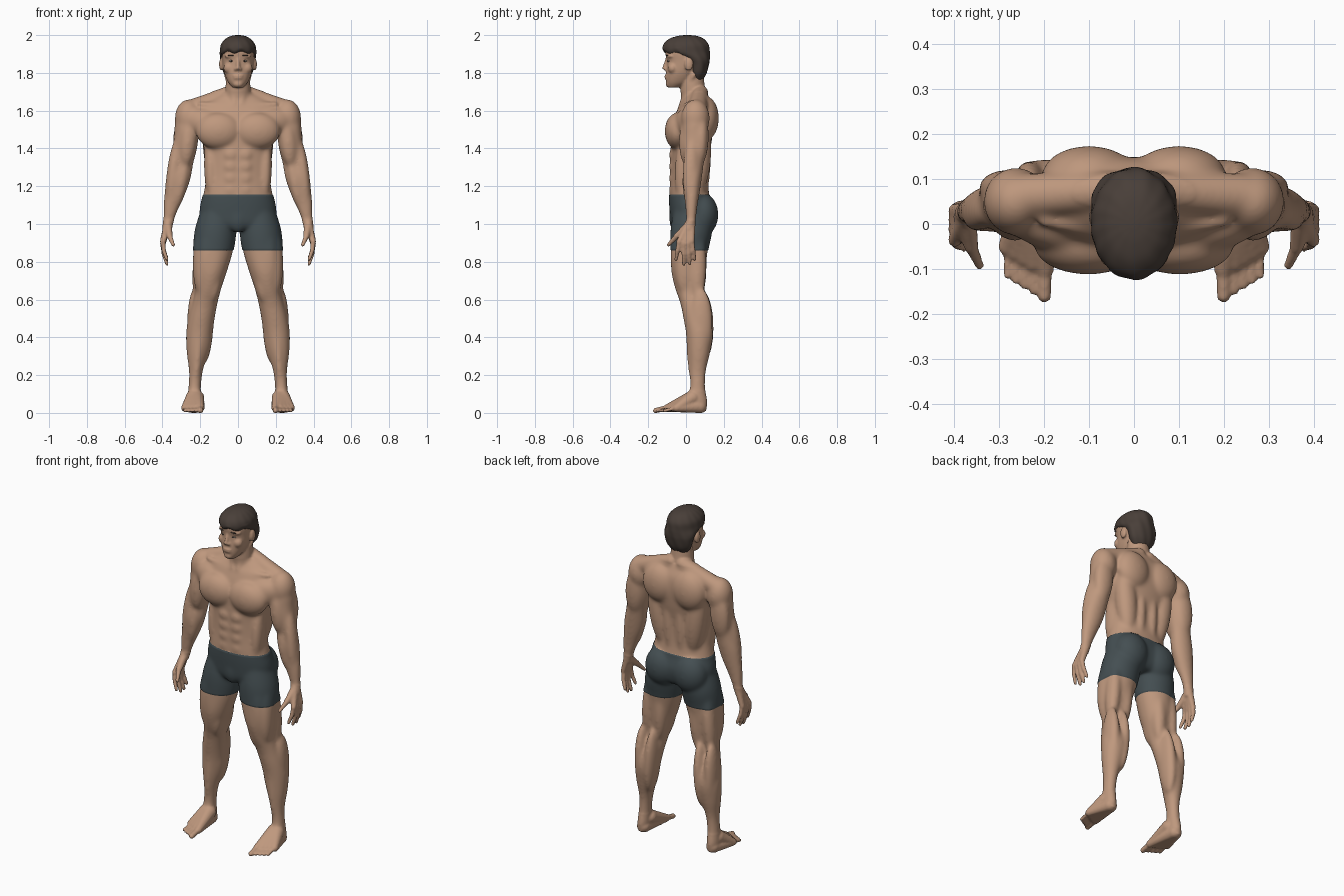
import bpy, bmesh, math
from mathutils import Matrix, Vector

default_cube = bpy.data.objects.get("Cube")
if default_cube:
    bpy.data.objects.remove(default_cube, do_unlink=True)


def make_material(name, red, green, blue):
    material = bpy.data.materials.new(name)
    material.use_nodes = True
    colour = (red, green, blue, 1)
    material.diffuse_color = colour
    shader = material.node_tree.nodes["Principled BSDF"]
    shader.inputs["Base Color"].default_value = colour
    shader.inputs["Roughness"].default_value = .7
    return material


skin = make_material("skin", .52, .315, .208)
cloth = make_material("dark grey cloth", .058, .077, .084)
hair_brown = make_material("dark brown hair", .067, .05, .041)
eye_white = make_material("eye white", .45, .38, .32)


def catmull(a, b, c, d, t):
    return [(2 * q + (r - p) * t + (2 * p - 5 * q + 4 * r - s) * t * t
             + (3 * q - p - 3 * r + s) * t ** 3) / 2 for p, q, r, s in zip(a, b, c, d)]


def loft(bm, rows, power=2.0, sides=48, steps=5):
    """Closed skin over level oval slices, each row being z, x low, x high, y low, y high."""
    padded = [rows[0]] + list(rows) + [rows[-1]]
    slices = [catmull(*padded[i:i + 4], k / steps)
              for i in range(len(rows) - 1) for k in range(steps)] + [rows[-1]]
    rings = []
    for z, x_low, x_high, y_low, y_high in slices:
        ring = []
        for k in range(sides):
            c, s = math.cos(math.tau * k / sides), math.sin(math.tau * k / sides)
            u = math.copysign(abs(c) ** (2 / power), c)
            v = math.copysign(abs(s) ** (2 / power), s)
            ring.append(bm.verts.new(((x_low + x_high + (x_high - x_low) * u) / 2,
                                      (y_low + y_high + (y_high - y_low) * v) / 2, z)))
        rings.append(ring)
    for lower, upper in zip(rings, rings[1:]):
        for k in range(sides):
            n = (k + 1) % sides
            bm.faces.new((lower[k], lower[n], upper[n], upper[k]))
    bm.faces.new(rings[0][::-1])
    bm.faces.new(rings[-1])


def centred(rows):
    return [(z, -width, width, front, back) for z, width, front, back in rows]


def ball(bm, centre, radii):
    matrix = Matrix.Translation(centre) @ Matrix.Diagonal((*radii, 1))
    bmesh.ops.create_uvsphere(bm, u_segments=24, v_segments=16, radius=1, matrix=matrix)


def muscle(bm, start, end, width, depth):
    """Spindle between two points, with its depth along y."""
    start, end = Vector(start), Vector(end)
    along = (end - start).normalized()
    deep = (Vector((0, 1, 0)) - along * along.y).normalized()
    turn = Matrix((deep.cross(along), deep, along)).transposed().to_4x4()
    scale = Matrix.Diagonal((width, depth, (end - start).length / 2, 1))
    matrix = Matrix.Translation((start + end) / 2) @ turn @ scale
    bmesh.ops.create_uvsphere(bm, u_segments=24, v_segments=16, radius=1, matrix=matrix)


def bone(bm, start, end, r_start, r_end):
    """Tapered round bar with ball ends."""
    start, end = Vector(start), Vector(end)
    turn = (end - start).to_track_quat('Z', 'Y').to_matrix().to_4x4()
    bmesh.ops.create_cone(bm, cap_ends=True, segments=16, radius1=r_start, radius2=r_end,
                          depth=(end - start).length,
                          matrix=Matrix.Translation((start + end) / 2) @ turn)
    ball(bm, start, [r_start] * 3)
    ball(bm, end, [r_end] * 3)


def finish(bm, name, *materials):
    mesh = bpy.data.meshes.new(name)
    bmesh.ops.recalc_face_normals(bm, faces=bm.faces)
    bm.to_mesh(mesh)
    bm.free()
    mesh.shade_smooth()
    for material in materials:
        mesh.materials.append(material)
    part = bpy.data.objects.new(name, mesh)
    bpy.context.collection.objects.link(part)
    return part


body = bmesh.new()

# Trunk and neck
loft(body, centred([(.97, .1, -.055, .11), (1, .18, -.075, .135), (1.07, .2, -.083, .145),
                    (1.15, .185, -.087, .124), (1.25, .168, -.082, .115), (1.35, .172, -.08, .12),
                    (1.45, .192, -.08, .138), (1.55, .215, -.065, .148), (1.62, .22, -.04, .142),
                    (1.66, .15, -.015, .125), (1.69, .085, 0, .11)]), 2.2)
loft(body, centred([(1.6, .09, -.01, .12), (1.68, .07, -.027, .108), (1.74, .065, -.03, .098),
                    (1.82, .06, -.03, .09)]))
bone(body, (.035, .075, 1.692), (.235, .062, 1.613), .043, .051)
bone(body, (.02, -.025, 1.625), (.2, .005, 1.635), .014, .014)
bone(body, (.06, .04, 1.79), (.016, -.028, 1.635), .014, .012)

# Chest, belly and back muscles
ball(body, (.102, -.045, 1.492), (.122, .068, .098))
muscle(body, (.05, -.045, 1.5), (.3, .03, 1.57), .075, .055)
for row in range(4):
    ball(body, (.037, -.067, 1.18 + row * .062), (.04, .023, .038))
muscle(body, (.14, -.02, 1.12), (.15, 0, 1.46), .035, .05)
ball(body, (.1, .108, 1.56), (.105, .066, .115))
muscle(body, (.15, .085, 1.6), (.095, .068, 1.16), .062, .058)
muscle(body, (.04, .095, 1.54), (.04, .085, 1.12), .036, .042)
ball(body, (.095, .088, 1.05), (.098, .08, .11))
ball(body, (0, -.05, 1.03), (.05, .035, .075))

# Legs
loft(body, [(1.08, .02, .19, -.06, .12), (.97, .012, .225, -.078, .135),
            (.86, .026, .234, -.08, .115), (.75, .058, .23, -.078, .103),
            (.66, .088, .224, -.058, .092), (.58, .108, .24, -.03, .09),
            (.5, .123, .262, -.014, .124), (.42, .135, .275, 0, .143),
            (.32, .157, .272, .01, .128), (.22, .186, .26, .018, .106),
            (.13, .196, .263, .02, .102), (.06, .197, .268, 0, .112), (.01, .2, .265, .01, .107)])
muscle(body, (.15, -.03, 1), (.165, -.015, .62), .062, .058)
muscle(body, (.195, 0, .98), (.2, -.005, .62), .042, .06)
muscle(body, (.1, -.015, .8), (.14, -.005, .58), .034, .045)
muscle(body, (.11, .06, .98), (.13, .06, .58), .045, .05)
muscle(body, (.185, .06, .98), (.215, .06, .58), .04, .048)
ball(body, (.174, -.008, .6), (.034, .026, .05))
muscle(body, (.155, .08, .66), (.178, .085, .26), .037, .066)
muscle(body, (.23, .08, .66), (.235, .08, .28), .037, .062)
muscle(body, (.19, .025, .62), (.225, .035, .15), .026, .03)

# Feet and toes
for toe in range(5):
    big = toe == 0
    x = .198 if big else .203 + toe * .0193
    knuckle = (x, -.098 + toe * .012, .026)
    tip = (x + .001, -.16 + toe * .0115, .012)
    bone(body, (.218 + toe * .005, .035, .08), knuckle, .04, .021)
    bone(body, (.232, .072, .034), knuckle, .038, .021)
    bone(body, knuckle, tip, .016 if big else .009, .015 if big else .0095)

# Arms
ball(body, (.262, .05, 1.56), (.073, .076, .1))
loft(body, [(1.6, .21, .31, .005, .1), (1.54, .205, .333, -.017, .113), (1.47, .208, .338, -.022, .113),
            (1.4, .216, .346, -.022, .107), (1.32, .236, .36, -.007, .094),
            (1.25, .248, .38, -.017, .085), (1.18, .27, .388, -.012, .075),
            (1.1, .306, .395, -.005, .062), (1.02, .338, .397, 0, .052),
            (.97, .35, .402, -.015, .045)])
muscle(body, (.25, .01, 1.57), (.28, .01, 1.3), .048, .048)
muscle(body, (.275, .085, 1.59), (.295, .075, 1.31), .06, .04)
muscle(body, (.32, .03, 1.46), (.365, .02, 1.1), .034, .042)
muscle(body, (.275, .02, 1.35), (.33, .025, 1.08), .036, .042)

# Hands: knuckle y, knuckle z, tip y, tip z for each finger
for y, z, tip_y, tip_z in [(-.036, .905, -.053, .812), (-.012, .895, -.012, .788),
                           (.01, .897, .02, .79), (.03, .91, .046, .813)]:
    knuckle, tip = Vector((.398, y, z)), Vector((.376, tip_y, tip_z))
    middle = knuckle.lerp(tip, .5) + Vector((.006, 0, 0))
    bone(body, (.372, .022 + y * .25, 1), knuckle, .021, .0155)
    bone(body, knuckle, middle, .0135, .012)
    bone(body, middle, tip, .012, .0095)
bone(body, (.37, .005, .985), (.362, -.05, .935), .022, .016)
bone(body, (.362, -.05, .935), (.343, -.092, .89), .0145, .01)

# Head and face
loft(body, centred([(1.722, .028, -.092, -.04), (1.75, .052, -.105, .02), (1.8, .073, -.106, .06),
                    (1.86, .083, -.102, .1), (1.92, .085, -.108, .11), (1.97, .06, -.07, .08)]), 2.2)
bone(body, (0, -.1, 1.877), (0, -.115, 1.826), .008, .011)
ball(body, (.012, -.107, 1.82), (.009, .011, .008))
muscle(body, (.006, -.098, 1.884), (.072, -.075, 1.889), .009, .014)
ball(body, (.045, -.07, 1.825), (.032, .027, .03))
ball(body, (0, -.09, 1.742), (.028, .018, .02))
for z in (1.773, 1.784):
    ball(body, (0, -.103, z), (.027, .011, .0065))
ball(body, (.089, .015, 1.845), (.011, .023, .034))

# Mirror to the other side and keep the soles flat
copies = bmesh.ops.duplicate(body, geom=body.verts[:] + body.edges[:] + body.faces[:])["geom"]
for vert in [item for item in copies if isinstance(item, bmesh.types.BMVert)]:
    vert.co.x *= -1
for vert in body.verts:
    vert.co.z = max(vert.co.z, 0)
figure = finish(body, "body", skin, cloth)

# Fuse the parts into one surface
fuse = figure.modifiers.new("fuse", 'REMESH')
fuse.mode, fuse.voxel_size = 'VOXEL', .0062
soften = figure.modifiers.new("soften", 'SMOOTH')
soften.factor, soften.iterations = .5, 3
fused = bpy.data.meshes.new_from_object(
    figure.evaluated_get(bpy.context.evaluated_depsgraph_get()))
figure.modifiers.clear()
figure.data = fused
fused.materials.clear()
for material in (skin, cloth):
    fused.materials.append(material)

# Blend the muscles, leaving head, hands and feet crisp
waist, hem = 1.155, .86
body = bmesh.new()
body.from_mesh(fused)
fleshy = [vert for vert in body.verts if .12 < vert.co.z < 1.7
          and not (vert.co.z < 1.02 and abs(vert.co.x) > .3)]
for _ in range(20):
    bmesh.ops.smooth_vert(body, verts=fleshy, factor=.5,
                          use_axis_x=True, use_axis_y=True, use_axis_z=True)

# Cut the shorts at waist and hem, then puff them out slightly
for height in (waist, hem):
    bmesh.ops.bisect_plane(body, geom=body.verts[:] + body.edges[:] + body.faces[:],
                           plane_co=(0, 0, height), plane_no=(0, 0, 1))
body.normal_update()
for face in body.faces:
    middle = face.calc_center_median()
    face.smooth = True
    face.material_index = int(hem < middle.z < waist and abs(middle.x) < .27)
for vert in body.verts:
    if all(face.material_index for face in vert.link_faces):
        vert.co += vert.normal * .004
body.to_mesh(fused)
body.free()

# Hair cap with soft locks and an uneven fringe
hair = bmesh.new()
loft(hair, centred([(1.765, .052, .03, .09), (1.8, .077, .02, .11), (1.85, .089, .01, .122),
                    (1.88, .094, -.03, .125), (1.912, .096, -.115, .125),
                    (1.95, .09, -.118, .12), (1.98, .066, -.088, .095), (1.995, .038, -.045, .06),
                    (2, .01, -.01, .02)]), 2, 72)
for vert in hair.verts:
    angle = math.atan2(vert.co.y, vert.co.x)
    swell = 1 + .012 * math.sin(angle * 13 + vert.co.z * 40)
    vert.co.x *= swell
    vert.co.y *= swell
    if vert.co.z < 1.93 and vert.co.y < -.03:
        vert.co.z += .006 * math.sin(vert.co.x * 90)
finish(hair, "hair", hair_brown)

# Eyes and brows
for side, label in ((1, "left"), (-1, "right")):
    for name, material, centre, radii in (
            ("eye", eye_white, (.034, -.089, 1.863), (.014, .0095, .005)),
            ("iris", hair_brown, (.034, -.096, 1.863), (.005, .0035, .0045)),
            ("brow", hair_brown, (.036, -.1, 1.892), (.02, .007, .003))):
        part = bmesh.new()
        ball(part, (centre[0] * side, *centre[1:]), radii)
        finish(part, label + "_" + name, material)
